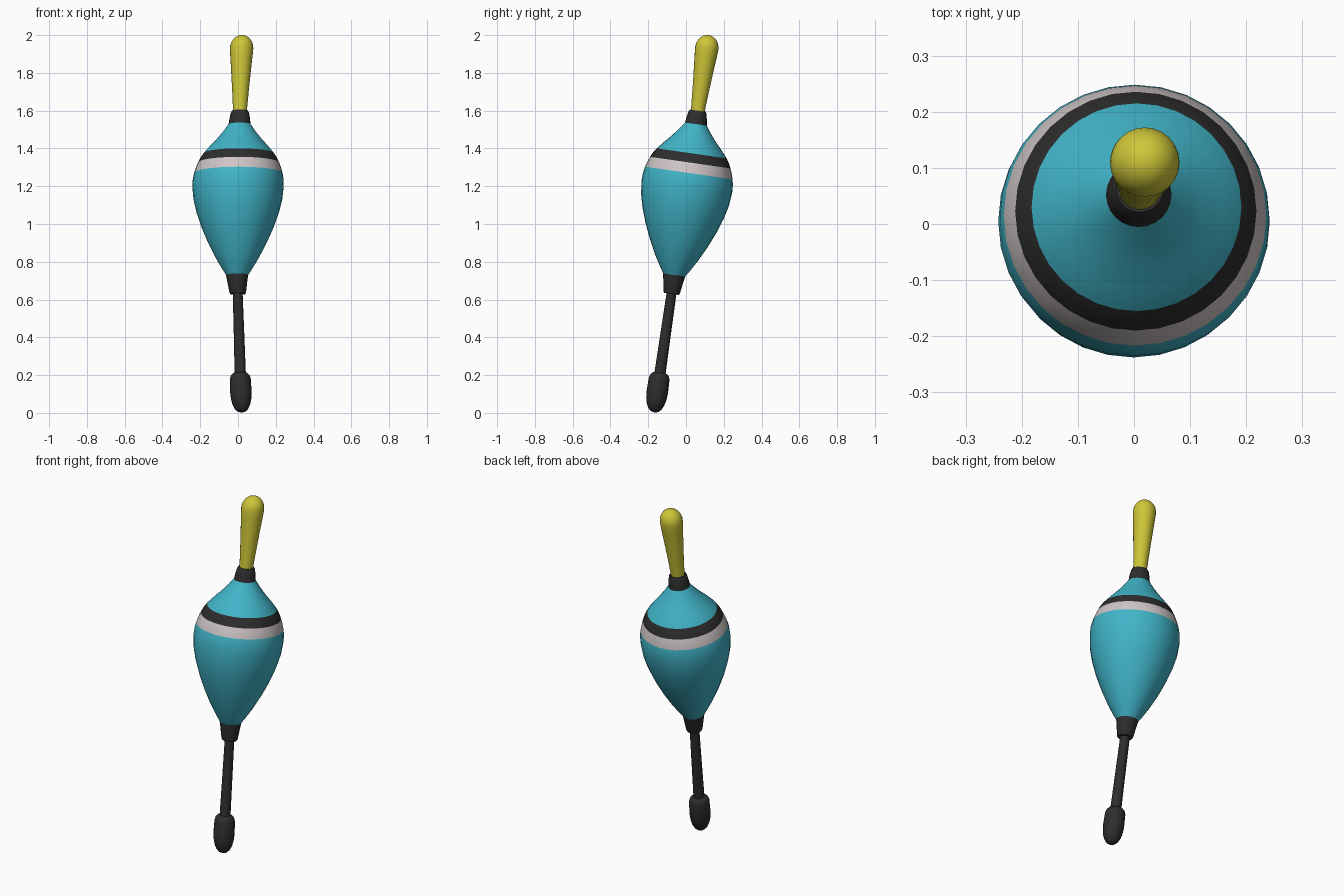
import bpy, bmesh, math
from mathutils import Matrix, Vector

if "Cube" in bpy.data.objects:
    bpy.data.objects.remove(bpy.data.objects["Cube"])

LEAN = 0.144                      # sideways drift of the axis per unit height
PIVOT = 1.166                     # height where the axis crosses the centre
TILT = Matrix.Rotation(-math.atan(LEAN), 3, 'X')
BEND = [(0.0, 0.019), (0.2, 0.012), (0.6, 0.0), (0.72, -0.005), (1.2, 0.0),
        (1.55, 0.009), (2.0, 0.021)]  # slight side bend: height, x


def material(name, rgb):
    m = bpy.data.materials.new(name)
    m.diffuse_color = (*rgb, 1)
    m.use_nodes = True
    m.node_tree.nodes["Principled BSDF"].inputs["Base Color"].default_value = m.diffuse_color
    return m


teal = material("teal", (0.052, 0.46, 0.58))
black = material("black", (0.026, 0.026, 0.026))
white = material("pale grey", (0.62, 0.56, 0.56))
yellow = material("yellow", (0.62, 0.57, 0.04))


def axis_point(z):
    for (z0, x0), (z1, x1) in zip(BEND, BEND[1:]):
        if z <= z1:
            break
    x = x0 + (x1 - x0) * (z - z0) / (z1 - z0)
    return Vector((x, LEAN * (z - PIVOT), z))


def turned(name, profile, mats, rule=None, sides=32, angle=40):
    """Rings of (height, radius) around the leaning axis, capped at both ends."""
    bm = bmesh.new()
    rings = []
    for z, r in profile:
        c = axis_point(z)
        rings.append([bm.verts.new(c + TILT @ Vector((
            r * math.cos(2 * math.pi * i / sides),
            r * math.sin(2 * math.pi * i / sides), 0))) for i in range(sides)])
    for k, (a, b) in enumerate(zip(rings, rings[1:])):
        mid = (profile[k][0] + profile[k + 1][0]) / 2
        for i in range(sides):
            j = (i + 1) % sides
            f = bm.faces.new((a[i], a[j], b[j], b[i]))
            f.material_index = rule(mid) if rule else 0
    bm.faces.new(rings[0][::-1])
    bm.faces.new(rings[-1])
    me = bpy.data.meshes.new(name)
    bm.to_mesh(me)
    bm.free()
    for m in mats:
        me.materials.append(m)
    ob = bpy.data.objects.new(name, me)
    bpy.context.collection.objects.link(ob)
    bpy.ops.object.select_all(action='DESELECT')
    ob.select_set(True)
    bpy.context.view_layer.objects.active = ob
    bpy.ops.object.shade_smooth_by_angle(angle=math.radians(angle))
    return ob


# Float body with a black and a pale stripe
def stripe(z):
    if 1.325 < z < 1.374:
        return 1
    return 2 if 1.27 < z < 1.325 else 0


turned("float_body",
       [(0.72, 0.052), (0.76, 0.078), (0.82, 0.114), (0.90, 0.155), (0.98, 0.19),
        (1.06, 0.218), (1.13, 0.235), (1.20, 0.242), (1.24, 0.240), (1.27, 0.234),
        (1.30, 0.225), (1.325, 0.215), (1.35, 0.203), (1.374, 0.187),
        (1.41, 0.156), (1.45, 0.119), (1.49, 0.086), (1.535, 0.054)],
       [teal, black, white], stripe)

# Collars above and below the body
turned("upper_collar", [(1.525, 0.059), (1.56, 0.054), (1.59, 0.048), (1.60, 0.042)],
       [black], sides=24)
turned("lower_collar", [(0.63, 0.040), (0.638, 0.044), (0.69, 0.052), (0.73, 0.059)],
       [black], sides=24)

# Tip antenna with rounded end
dome = [(1.93 + 0.07 * math.sin(t), 0.061 * math.cos(t) + 0.001)
        for t in [math.pi / 2 * i / 7 for i in range(8)]]
turned("antenna", [(1.57, 0.036), (1.62, 0.038), (1.72, 0.045), (1.82, 0.053),
                   (1.89, 0.059)] + dome, [yellow], sides=24)

# Lower stem and weight
turned("stem", [(0.18, 0.030), (0.40, 0.028), (0.65, 0.026)], [black], sides=16)
turned("weight", [(0.003, 0.006), (0.008, 0.022), (0.022, 0.036), (0.045, 0.047),
                  (0.075, 0.054), (0.11, 0.057), (0.18, 0.055), (0.198, 0.050),
                  (0.209, 0.040), (0.213, 0.028)], [black], sides=24)
